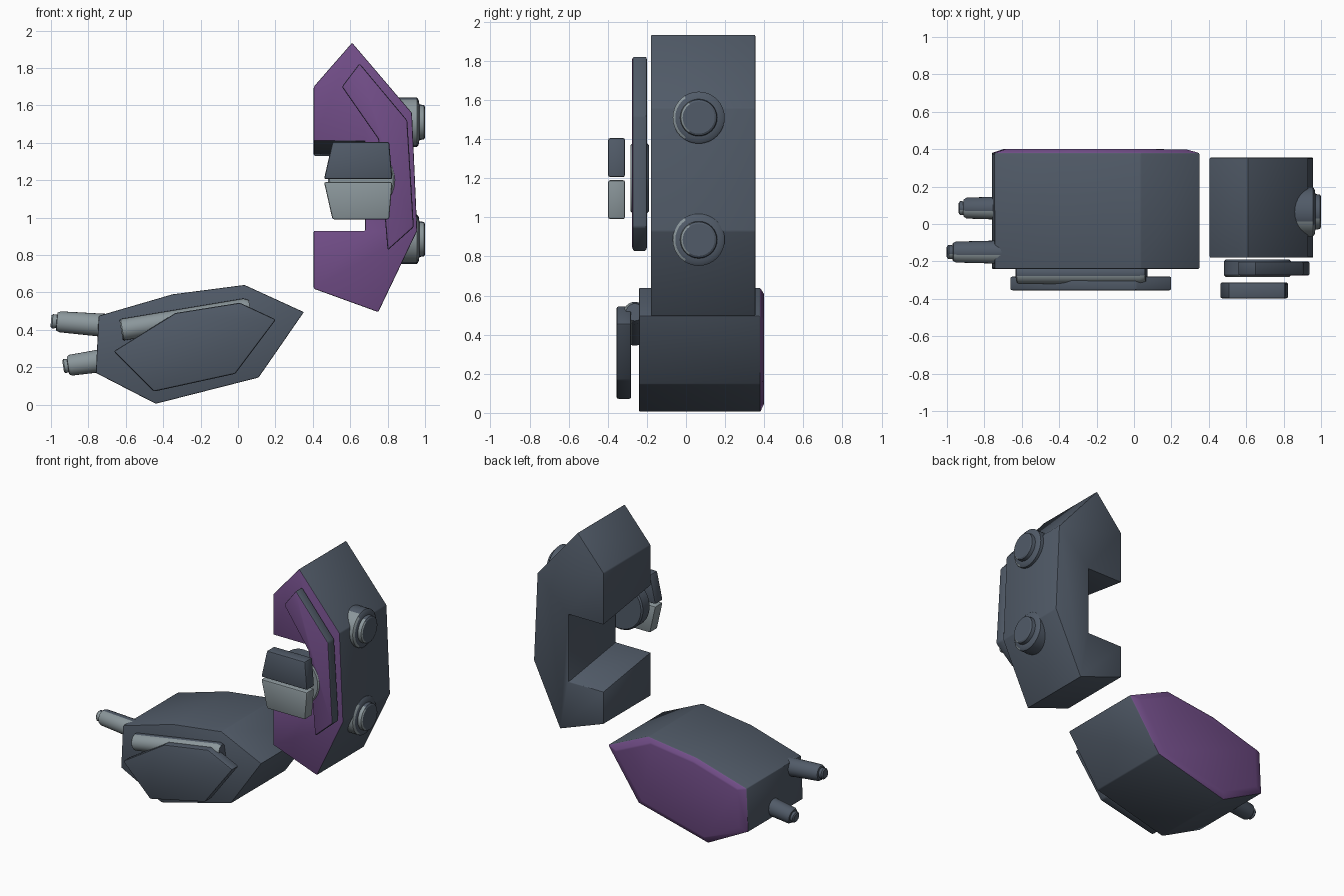
import bpy, bmesh, math
from mathutils import Vector

if "Cube" in bpy.data.objects:
    bpy.data.objects.remove(bpy.data.objects["Cube"])


def make_mat(name, rgb):
    m = bpy.data.materials.new(name)
    m.diffuse_color = (*rgb, 1)
    m.use_nodes = True
    m.node_tree.nodes["Principled BSDF"].inputs["Base Color"].default_value = m.diffuse_color
    return m


DARK = make_mat("slate grey", (0.082, 0.104, 0.138))
LIGHT = make_mat("light grey", (0.26, 0.31, 0.33))
PURPLE = make_mat("purple", (0.17, 0.076, 0.25))


def finish(bm, name, mats, rule=None, bevel=0.01):
    """Bevel the edges, colour faces by normal and smooth by angle."""
    bmesh.ops.recalc_face_normals(bm, faces=bm.faces)
    if bevel:
        edges = [e for e in bm.edges if e.calc_face_angle(0) > 0.4]
        bmesh.ops.bevel(bm, geom=edges, offset=bevel, segments=2,
                        profile=0.5, affect='EDGES')
    bm.normal_update()
    for f in bm.faces:
        f.material_index = 1 if rule and rule(f.normal) else 0
    me = bpy.data.meshes.new(name)
    bm.to_mesh(me)
    bm.free()
    for m in mats:
        me.materials.append(m)
    ob = bpy.data.objects.new(name, me)
    bpy.context.collection.objects.link(ob)
    bpy.context.view_layer.objects.active = ob
    ob.select_set(True)
    bpy.ops.object.shade_smooth_by_angle(angle=math.radians(30))
    ob.select_set(False)
    return ob


def prism(name, rings, mats, rule=None, bevel=0.01):
    """Solid through (y, [(x, z), ...]) outlines from front to back."""
    bm = bmesh.new()
    vs = [[bm.verts.new((x, y, z)) for x, z in pts] for y, pts in rings]
    for a, b in zip(vs, vs[1:]):
        for i in range(len(a)):
            j = (i + 1) % len(a)
            bm.faces.new((a[i], a[j], b[j], b[i]))
    bm.faces.new(vs[0])
    bm.faces.new(vs[-1][::-1])
    return finish(bm, name, mats, rule, bevel)


def turned(name, start, end, profile, mats, rule=None, seg=24):
    """Round solid along start-end; profile is (fraction, radius)."""
    a, b = Vector(start), Vector(end)
    rot = (b - a).to_track_quat('Z', 'Y')
    bm = bmesh.new()
    rings = []
    for t, r in profile:
        rings.append([bm.verts.new(a.lerp(b, t) + rot @ Vector(
            (r * math.cos(k * math.tau / seg), r * math.sin(k * math.tau / seg), 0)))
            for k in range(seg)])
    for p, q in zip(rings, rings[1:]):
        for k in range(seg):
            n = (k + 1) % seg
            bm.faces.new((p[k], p[n], q[n], q[k]))
    bm.faces.new(rings[0][::-1])
    bm.faces.new(rings[-1])
    return finish(bm, name, mats, rule, 0)


def inset(pts, k):
    cx = sum(p[0] for p in pts) / len(pts)
    cz = sum(p[1] for p in pts) / len(pts)
    return [(cx + (x - cx) * k, cz + (z - cz) * k) for x, z in pts]


def front(n):
    return n.y < -0.3


# Upright block with a sloped notch cut through its inner side
def block_outline(top, bottom):
    return [(.405, 1.70), (.61, 1.935), (.93, 1.56), (.958, .93), (.75, .495),
            (.405, .62), (.405, bottom), (.68, bottom), (.68, top), (.405, top)]


prism("notched_block", [(-.18, block_outline(1.41, .93)),
                        (.355, block_outline(1.33, .85))],
      [DARK, PURPLE], lambda n: n.y < -0.6, .006)

# Raised strip on the block
prism("raised_strip", [(y, [(.555, 1.70), (.65, 1.825), (.905, 1.52), (.94, .95),
                            (.80, .825), (.75, 1.42)]) for y in (-.275, -.20)],
      [DARK, PURPLE], lambda n: n.y < -0.6)

# Disc behind the two grips
turned("grip_disc", (.66, -.19, 1.2), (.66, -.283, 1.2),
       [(0, .17), (.1, .18), (.9, .18), (1, .17)], [DARK, LIGHT], front, 32)

# Two mirrored grips, dark above and light below
for name, s, mat in (("upper_grip", 1, DARK), ("lower_grip", -1, LIGHT)):
    pts = [(.46, 1.198 + s * .008), (.825, 1.198 + s * .008),
           (.808, 1.198 + s * .207), (.505, 1.198 + s * .207)]
    prism(name, [(-.398, pts), (-.312, pts)], [mat])

# Side knobs
for name, z in (("upper_knob", 1.51), ("lower_knob", .885)):
    turned(name, (.80, .065, z), (1.0, .065, z),
           [(0, .133), (.78, .133), (.83, .12), (.85, .095), (.97, .092), (1, .082)],
           [DARK, LIGHT], front, 32)

# Low pod with a chamfered back panel
pod = [(-.745, .475), (-.35, .59), (.035, .64), (.352, .495),
       (.11, .145), (-.44, .005), (-.76, .17)]
prism("pod", [(-.24, pod), (.38, pod), (.40, inset(pod, .88))],
      [DARK, PURPLE], lambda n: n.y > 0.6, .006)

# Front plate on the pod
prism("front_plate", [(y, [(-.665, .285), (-.335, .49), (.01, .545), (.203, .455),
                           (-.015, .165), (-.45, .07)]) for y in (-.355, -.28)],
      [DARK])

# Pipe behind the plate
turned("cross_pipe", (-.625, -.262, .40), (.065, -.262, .515),
       [(0, .052), (.01, .058), (.96, .058), (1, .045)], [DARK, LIGHT], front)

# Tapered barrels on the pod's end
for name, a, b in (("upper_barrel", (-.60, -.15, .415), (-1.0, -.15, .447)),
                   ("lower_barrel", (-.60, .085, .255), (-.935, .085, .205))):
    turned(name, a, b, [(0, .065), (.88, .056), (.92, .048), (.925, .036),
                        (.98, .038), (1, .03)], [DARK, LIGHT], front)
